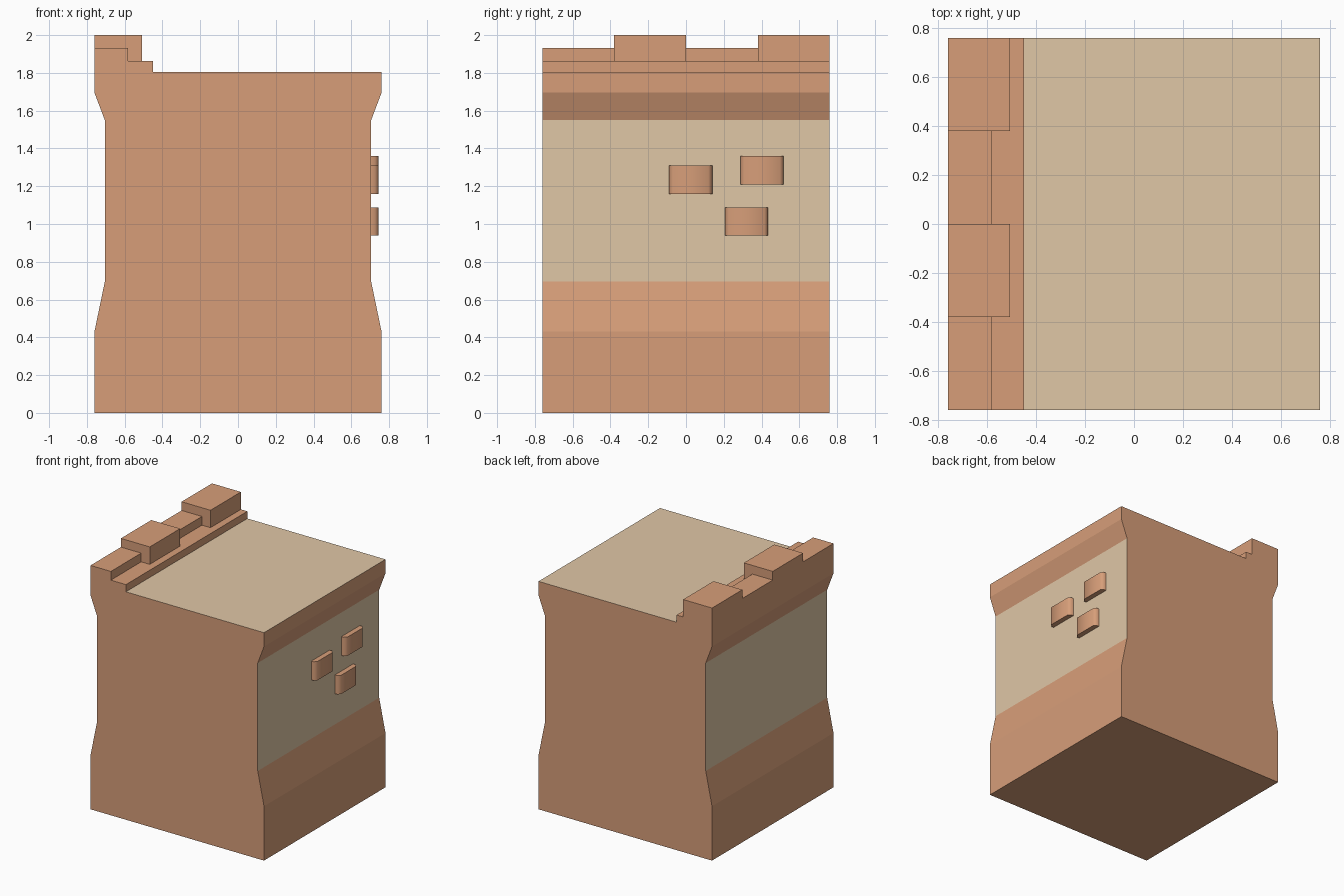
import bpy, bmesh, math

if "Cube" in bpy.data.objects:
    bpy.data.objects.remove(bpy.data.objects["Cube"])


def material(name, rgb):
    m = bpy.data.materials.new(name)
    lin = [((c / 255 + 0.055) / 1.055) ** 2.4 for c in rgb]
    m.diffuse_color = (*lin, 1)
    m.use_nodes = True
    m.node_tree.nodes["Principled BSDF"].inputs["Base Color"].default_value = m.diffuse_color
    return m


clay = material("clay brown", (215, 158, 121))
sand = material("sand tan", (224, 199, 166))


def extrude(name, profile, axis, lo, hi, mats):
    """Extrude a closed 2D profile along y (profile is x,z) or z (profile is x,y)."""
    bm = bmesh.new()

    def place(p, t):
        return (p[0], t, p[1]) if axis == 'y' else (p[0], p[1], t)

    a = [bm.verts.new(place(p, lo)) for p in profile]
    b = [bm.verts.new(place(p, hi)) for p in profile]
    bm.faces.new(a)
    bm.faces.new(b[::-1])
    n = len(profile)
    for i in range(n):
        j = (i + 1) % n
        bm.faces.new((a[i], b[i], b[j], a[j]))
    bmesh.ops.recalc_face_normals(bm, faces=bm.faces)
    me = bpy.data.meshes.new(name)
    bm.to_mesh(me)
    bm.free()
    for m in mats:
        me.materials.append(m)
    ob = bpy.data.objects.new(name, me)
    bpy.context.collection.objects.link(ob)
    return ob


W, IN = 0.76, 0.705

# Wall block: flared foot, recessed sides, overhanging top and a low curb
side = [(W, 0), (W, 0.43), (IN, 0.695), (IN, 1.55), (W, 1.695)]
profile = side + [(W, 1.805), (-0.45, 1.805), (-0.45, 1.862), (-W, 1.862)]
profile += [(-x, z) for x, z in reversed(side)]
wall = extrude("wall_block", profile, 'y', -W, W, [clay, sand])

# Sand colour on the walkway and the recessed side panels
for f in wall.data.polygons:
    walkway = f.normal.z > 0.9 and abs(f.center.z - 1.805) < 0.01
    panel = abs(f.normal.x) > 0.9 and 0.8 < f.center.z < 1.5
    f.material_index = 1 if walkway or panel else 0

# Battlements: alternating low and tall blocks
for i in range(4):
    tall = i % 2 == 1
    x1, z1 = (-0.507, 2.0) if tall else (-0.582, 1.931)
    outline = [(-W, 1.862), (x1, 1.862), (x1, z1), (-W, z1)]
    y = -W + i * 0.38
    extrude("merlon" if tall else "crenel", outline, 'y', y, y + 0.38, [clay])

# Raised bricks on the right panel, with softened upright edges
for y0, z0 in [(-0.09, 1.16), (0.288, 1.21), (0.206, 0.938)]:
    y1, out, c = y0 + 0.229, 0.745, 0.02
    outline = [(IN - 0.01, y0), (out - c, y0), (out, y0 + c),
               (out, y1 - c), (out - c, y1), (IN - 0.01, y1)]
    brick = extrude("brick", outline, 'z', z0, z0 + 0.149, [clay])
    bpy.ops.object.select_all(action='DESELECT')
    brick.select_set(True)
    bpy.context.view_layer.objects.active = brick
    bpy.ops.object.shade_smooth_by_angle(angle=math.radians(50))
